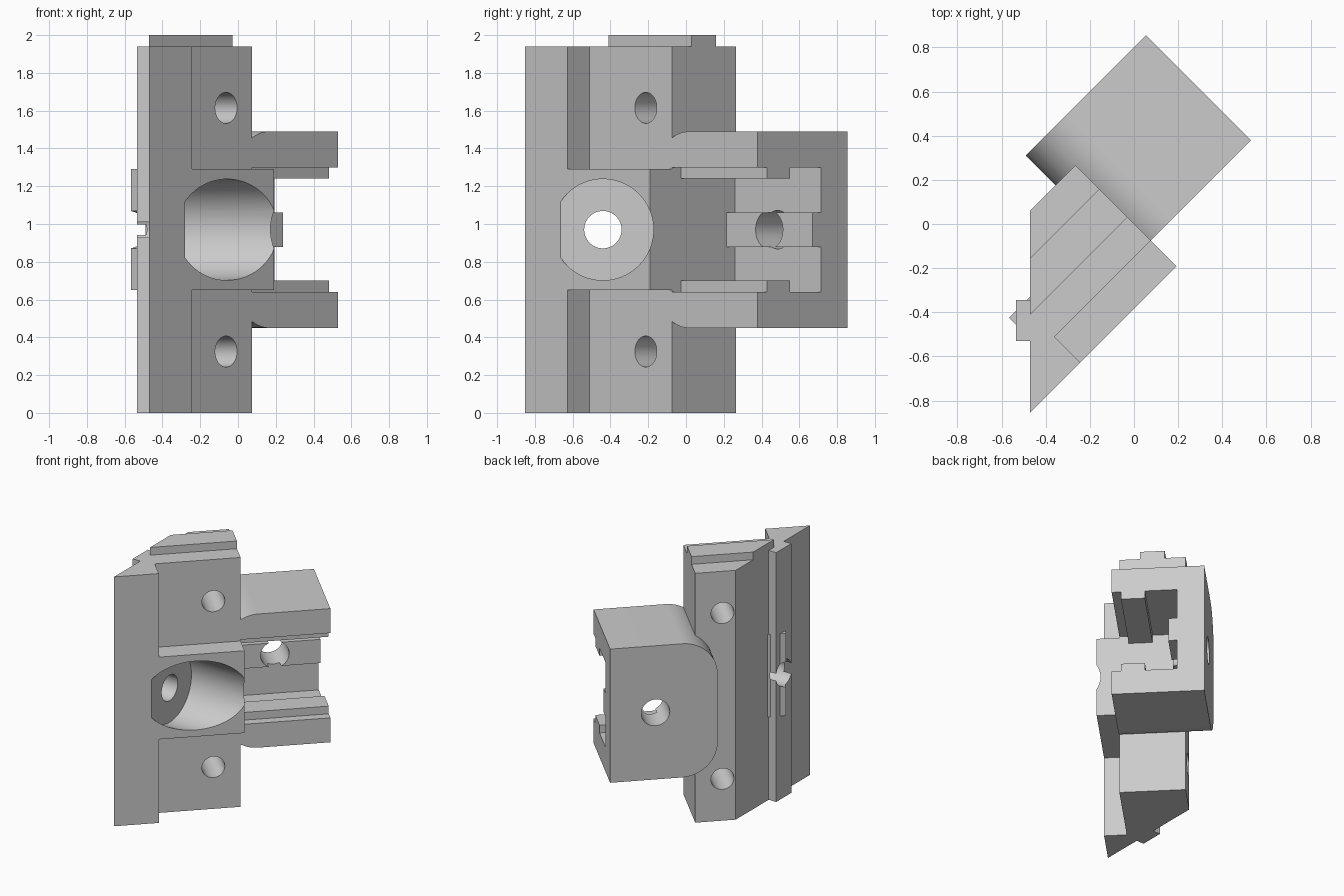
import bpy, bmesh, math
from mathutils import Matrix, Vector

if "Cube" in bpy.data.objects:
    bpy.data.objects.remove(bpy.data.objects["Cube"], do_unlink=True)

grey = bpy.data.materials.new("plain grey")
grey.use_nodes = True
GREY = (0.6, 0.6, 0.6, 1)
grey.diffuse_color = GREY
grey.node_tree.nodes["Principled BSDF"].inputs["Base Color"].default_value = GREY

DIAGONAL = Matrix.Rotation(math.radians(45), 4, "Z")   # frame of rail and clamp
STRAIGHT = Matrix.Identity(4)
MID = 0.97                                             # height of the clamp centre


def prism(name, outline, axis, lo, hi, frame=DIAGONAL):
    """Extrude a 2D outline along axis 0, 1 or 2 between lo and hi."""
    def place(p):
        c = list(p)
        c.insert(axis, lo)
        return c
    bm = bmesh.new()
    face = bm.faces.new([bm.verts.new(place(p)) for p in outline])
    top = bmesh.ops.extrude_face_region(bm, geom=[face])["geom"]
    step = Vector((0, 0, 0))
    step[axis] = hi - lo
    bmesh.ops.translate(bm, vec=step, verts=[g for g in top if isinstance(g, bmesh.types.BMVert)])
    bmesh.ops.recalc_face_normals(bm, faces=bm.faces)
    bm.transform(frame)
    mesh = bpy.data.meshes.new(name)
    bm.to_mesh(mesh)
    bm.free()
    mesh.materials.append(grey)
    obj = bpy.data.objects.new(name, mesh)
    bpy.context.scene.collection.objects.link(obj)
    return obj


def arc(cx, cy, r, start, end, n):
    angles = [math.radians(start + (end - start) * i / n) for i in range(n + 1)]
    return [(cx + r * math.cos(a), cy + r * math.sin(a)) for a in angles]


def bore(name, cx, cy, r, axis, lo, hi, frame=DIAGONAL):
    return prism(name, arc(cx, cy, r, 0, 360, 64)[:-1], axis, lo, hi, frame)


def box(name, x0, x1, y0, y1, z0, z1, frame=DIAGONAL):
    return prism(name, [(x0, y0), (x1, y0), (x1, y1), (x0, y1)], 2, z0, z1, frame)


def combine(target, tool, operation):
    mod = target.modifiers.new(operation, "BOOLEAN")
    mod.operation, mod.solver, mod.object = operation, "EXACT", tool
    bpy.context.view_layer.update()
    graph = bpy.context.evaluated_depsgraph_get()
    result = bpy.data.meshes.new_from_object(target.evaluated_get(graph))
    target.modifiers.clear()
    target.data = result
    bpy.data.objects.remove(tool, do_unlink=True)


# Clamp: block with rounded inner corners
R, HALF = 0.255, 0.52
INNER, OUTER = -0.127, 0.643
side = [(OUTER, MID - HALF), (OUTER, MID + HALF)]
side += arc(INNER + R, MID + HALF - R, R, 90, 180, 20)
side += arc(INNER + R, MID - HALF + R, R, 180, 270, 20)
clamp = prism("clamp", side, 1, -0.106, 0.566)

# Slot with lips and a raised floor rib, mirrored about the middle height
half_slot = [(-0.3, 0.33), (-0.038, 0.33), (-0.038, 0.27), (0.135, 0.27),
             (0.135, 0.33), (0.368, 0.33), (0.368, 0.092), (0.305, 0.092)]
slot = [(v, MID + h) for v, h in half_slot] + [(v, MID - h) for v, h in reversed(half_slot)]
combine(clamp, prism("slot_cutter", slot, 0, -0.05, 0.8), "DIFFERENCE")
combine(clamp, bore("clamp_hole", 0.318, MID, 0.102, 1, 0.2, 0.7), "DIFFERENCE")

# Rail with its slanted back, step and middle boss
rail = prism("rail_and_clamp", [(-0.936, -0.271), (-0.615, -0.271), (-0.615, -0.106), (0, -0.106),
                                (0, 0.375), (-0.29, 0.375)], 2, 0, 1.94)
combine(rail, box("boss", -0.7, 0, -0.271, 0.1, 0.65, 1.29), "UNION")
combine(rail, prism("top_tongue", [(-0.623, 0.042), (0, 0.042), (0, 0.223), (-0.442, 0.223)],
                    2, 1.8, 2.0), "UNION")
combine(rail, box("side_rib", -0.535, -0.42, -0.53, -0.345, 0, 1.94, STRAIGHT), "UNION")
combine(rail, clamp, "UNION")

# Screw holes and the counterbored cross hole
for z in (0.325, 1.615):
    combine(rail, bore("screw_hole", -0.195, z, 0.082, 1, -0.3, 0.6), "DIFFERENCE")
combine(rail, bore("counterbore", -0.44, MID, 0.268, 0, -0.28, 0.6, STRAIGHT), "DIFFERENCE")
combine(rail, bore("cross_hole", -0.44, MID, 0.099, 0, -0.7, -0.2, STRAIGHT), "DIFFERENCE")

# Smooth bores, sharp edges
bpy.ops.object.select_all(action="DESELECT")
rail.select_set(True)
bpy.context.view_layer.objects.active = rail
bpy.ops.object.shade_smooth_by_angle(angle=math.radians(30))
